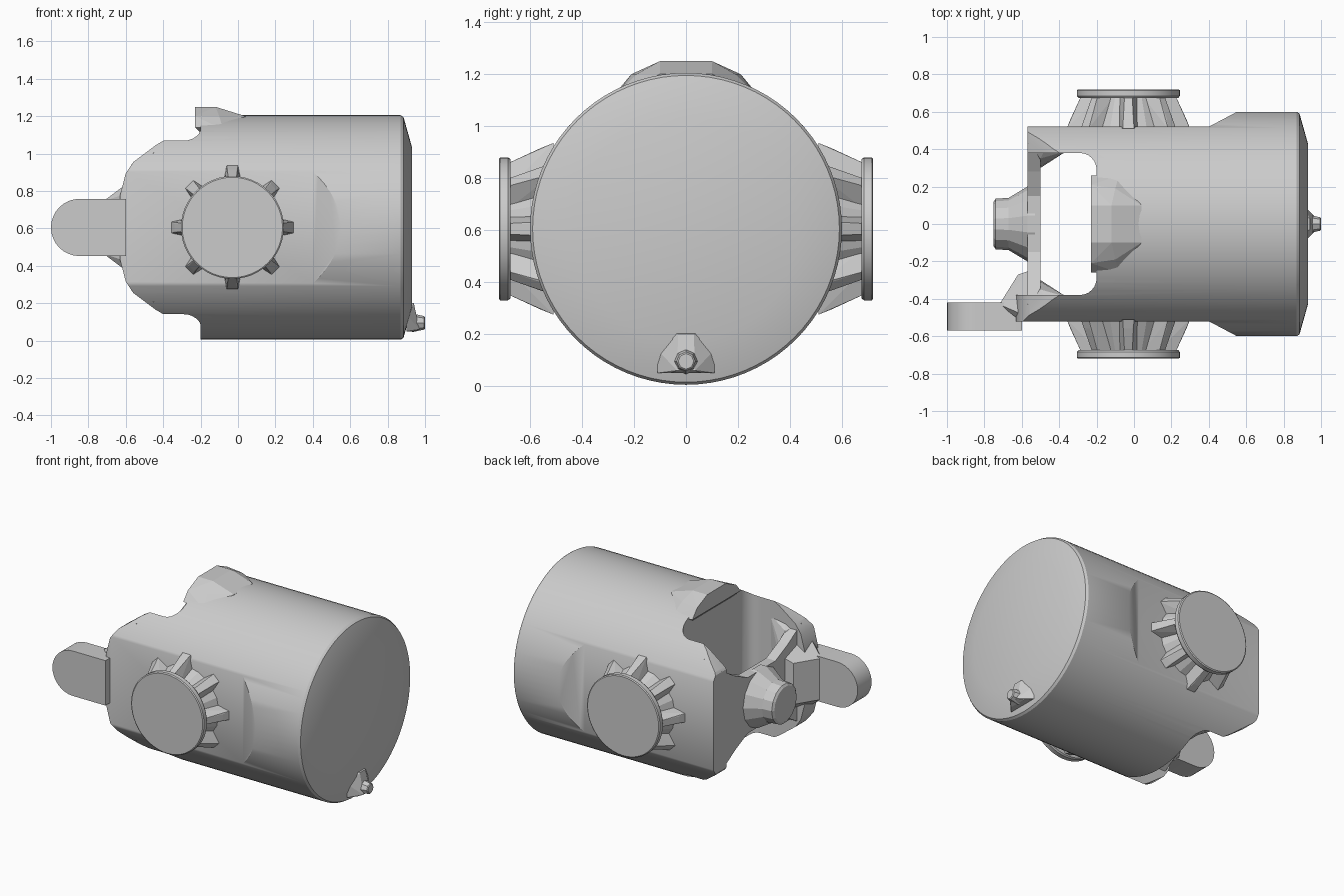
import bpy, bmesh, math
from mathutils import Vector

if "Cube" in bpy.data.objects:
    bpy.data.objects.remove(bpy.data.objects["Cube"])

ZC = 0.605  # height of the main axis

grey = bpy.data.materials.new("plain grey")
grey.use_nodes = True
COLOUR = (0.6, 0.6, 0.6, 1)
grey.diffuse_color = COLOUR
grey.node_tree.nodes["Principled BSDF"].inputs["Base Color"].default_value = COLOUR


def finish(bm, name):
    bmesh.ops.recalc_face_normals(bm, faces=bm.faces)
    mesh = bpy.data.meshes.new(name)
    bm.to_mesh(mesh)
    bm.free()
    mesh.materials.append(grey)
    ob = bpy.data.objects.new(name, mesh)
    bpy.context.collection.objects.link(ob)
    return ob


def place(axis, a, b, t):
    return {"x": (t, a, b), "y": (a, t, b), "z": (a, b, t)}[axis]


def loft(name, rings):
    """Skin closed rings of equal length and cap both ends."""
    bm = bmesh.new()
    loops = [[bm.verts.new(p) for p in ring] for ring in rings]
    n = len(loops[0])
    for lo, hi in zip(loops, loops[1:]):
        for i in range(n):
            j = (i + 1) % n
            bm.faces.new((lo[i], lo[j], hi[j], hi[i]))
    bm.faces.new(loops[0])
    bm.faces.new(loops[-1])
    return finish(bm, name)


def prism(name, outline, axis, lo, hi):
    return loft(name, [[place(axis, a, b, t) for a, b in outline] for t in (lo, hi)])


def lathe(name, profile, axis, centre, sides):
    """Turn (position, radius) pairs around an axis line."""
    turn = [2 * math.pi * i / sides for i in range(sides)]
    return loft(name, [[place(axis, centre[0] + r * math.cos(a), centre[1] + r * math.sin(a), t)
                        for a in turn] for t, r in profile])


def hull(name, points):
    bm = bmesh.new()
    for p in points:
        bm.verts.new(p)
    bmesh.ops.convex_hull(bm, input=bm.verts)
    return finish(bm, name)


def use_modifier(ob, kind, **settings):
    mod = ob.modifiers.new(kind, kind)
    for key, value in settings.items():
        setattr(mod, key, value)
    bpy.context.view_layer.objects.active = ob
    bpy.ops.object.modifier_apply(modifier=mod.name)


def carve(ob, cutter, operation="DIFFERENCE"):
    use_modifier(ob, "BOOLEAN", object=cutter, operation=operation, solver="EXACT")
    bpy.data.objects.remove(cutter)


def smooth(ob, degrees=30):
    bpy.ops.object.select_all(action="DESELECT")
    ob.select_set(True)
    bpy.context.view_layer.objects.active = ob
    bpy.ops.object.shade_smooth_by_angle(angle=math.radians(degrees))


# Drum with a chamfered closed end
body = lathe("drum_body", [(-0.63, 0.6), (0.87, 0.6), (0.885, 0.59), (0.93, 0.43)],
             "x", (0, ZC), 80)

# Flats on both sides, ramping back out to the full drum
for side in (-1, 1):
    flat = [(-0.8, 0.52), (0.4, 0.52), (0.57, 0.61), (0.57, 0.8), (-0.8, 0.8)]
    carve(body, prism("flat_cutter", [(x, side * y) for x, y in flat], "z", -0.1, 1.3))

# Chamfered outline of the two fork arms
half = [(-0.63, 0.175), (-0.6, 0.29), (-0.56, 0.35), (-0.44, 0.44), (-0.32, 0.51), (-0.25, 0.8),
        (1.2, 0.8)]
outline = [(x, ZC + z) for x, z in half] + [(x, ZC - z) for x, z in reversed(half)]
carve(body, prism("outline_cutter", outline, "y", -1, 1), "INTERSECT")

# Open slot between the arms, with rounded inner corners
slot_half = [(-1, 0.38), (-0.29, 0.38)]
for step in range(1, 7):
    a = math.radians(90 - 15 * step)
    slot_half.append((-0.29 + 0.09 * math.cos(a), 0.29 + 0.09 * math.sin(a)))
slot = slot_half + [(x, -y) for x, y in reversed(slot_half)]
carve(body, prism("slot_cutter", slot, "z", -0.3, 1.6))

# The left-hand arm is a little shorter
carve(body, prism("arm_cutter", [(-0.8, 0.2), (-0.57, 0.2), (-0.57, 0.9), (-0.8, 0.9)],
                  "z", -0.2, 1.5))
smooth(body)

# Bridge between the arm tips, waisted in the middle
waist = [(0.43, 0.34), (0.28, 0.25), (0.15, 0.19)]
upper = [(-y, z) for y, z in waist] + [(y, z) for y, z in reversed(waist)]
bridge = [(y, ZC + z) for y, z in upper] + [(y, ZC - z) for y, z in reversed(upper)]
prism("arm_bridge", bridge, "x", -0.57, -0.5)

# Gussets where the bridge meets the arms
for side, name in ((-1, "front_gusset"), (1, "back_gusset")):
    for up in (-1, 1):
        hull(f"{name}_{'upper' if up > 0 else 'lower'}",
             [(x, side * y, ZC + up * z) for x, y, z in
              [(-0.57, 0.27, 0.1), (-0.57, 0.45, 0.33), (-0.5, 0.35, 0.3), (-0.5, 0.3, 0.1),
               (-0.36, 0.39, 0.36), (-0.36, 0.39, 0.15), (-0.45, 0.45, 0.4)]])

# Hub on the bridge
hub = lathe("bridge_hub", [(-0.75, 0.12), (-0.74, 0.135), (-0.67, 0.14), (-0.57, 0.2),
                           (-0.53, 0.2)], "x", (0, ZC), 14)

# Round-ended lug on the front arm and its web to the bridge
R = 0.153
lug = [(-0.6, ZC - R), (-0.6, ZC + R)]
for step in range(17):
    a = math.radians(90 + 180 * step / 16)
    lug.append((-1 + R + R * math.cos(a), ZC + R * math.sin(a)))
smooth(prism("arm_lug", lug, "y", -0.57, -0.42))
hull("lug_web", [(x, y, ZC + s * z) for s in (-1, 1) for x, y, z in
                 [(-0.72, -0.43, 0.14), (-0.62, -0.27, 0.14), (-0.56, -0.25, 0.17),
                  (-0.56, -0.5, 0.26), (-0.63, -0.5, 0.17)]])

# Side knobs: a disc on a finned, flaring neck
for side, name in ((-1, "front_knob"), (1, "back_knob")):
    disc = lathe(name + "_disc", [(side * 0.675, 0.268), (side * 0.685, 0.275),
                                  (side * 0.715, 0.275), (side * 0.72, 0.268)],
                 "y", (-0.03, ZC), 48)
    smooth(disc)
    lathe(name + "_neck", [(side * 0.48, 0.27), (side * 0.55, 0.24), (side * 0.69, 0.18)],
          "y", (-0.03, ZC), 16)
    for i in range(8):
        a = math.radians(45 * i)
        out = Vector((math.cos(a), 0, math.sin(a)))
        across = Vector((-math.sin(a), 0, math.cos(a)))
        mid = Vector((-0.03, 0, ZC))
        hull(f"{name}_fin_{i + 1}",
             [mid + out * r + across * w * s + Vector((0, side * y, 0))
              for s in (-1, 1) for r, w, y in
              [(0.15, 0.07, 0.5), (0.33, 0.03, 0.51), (0.31, 0.02, 0.56),
               (0.25, 0.02, 0.69), (0.15, 0.05, 0.69)]])

# Raised lip on top of the drum, beside the slot
hull("top_lip", [(x, s * y, z) for s in (-1, 1) for x, y, z in
                 [(-0.23, 0.1, 1.25), (-0.12, 0.1, 1.25), (-0.23, 0.21, 1.2), (-0.1, 0.19, 1.2),
                  (-0.23, 0.26, 1.14), (-0.08, 0.26, 1.13), (0.04, 0.1, 1.2), (0.04, 0.1, 1.1),
                  (-0.19, 0.2, 1.1)]])

# Small spout low on the closed end
hull("end_spout", [(x, s * y, z) for s in (-1, 1) for x, y, z in
                   [(0.9, 0.11, 0.05), (0.9, 0.11, 0.14), (0.9, 0.05, 0.21), (0.94, 0.03, 0.2),
                    (0.94, 0.06, 0.05), (0.97, 0.035, 0.06)]])
lathe("spout_tip", [(0.93, 0.05), (0.995, 0.036), (1.0, 0.03)], "x", (0, 0.095), 8)
